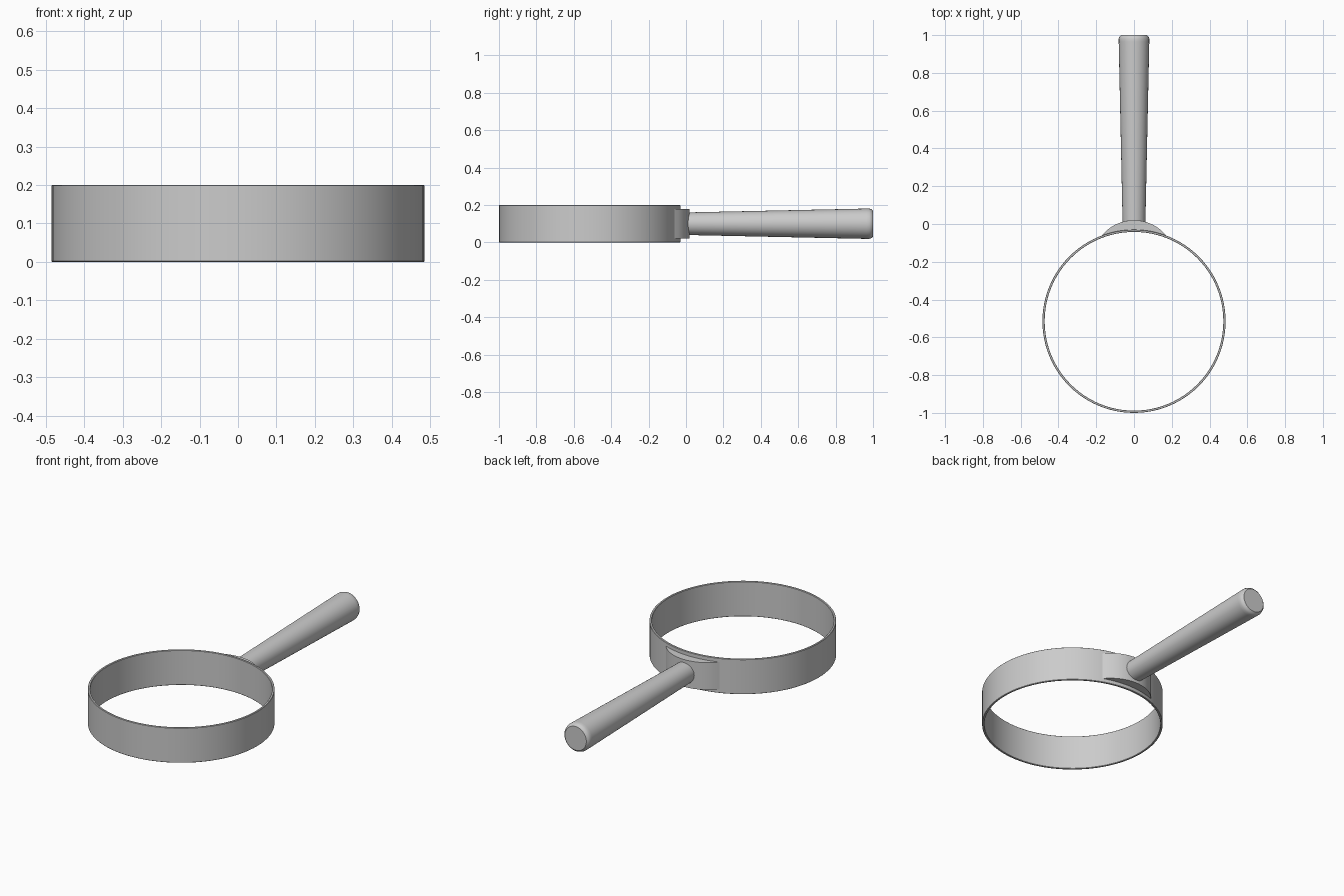
import bpy, bmesh, math
from mathutils import Matrix

cube = bpy.data.objects.get("Cube")
if cube:
    bpy.data.objects.remove(cube)

metal = bpy.data.materials.new("grey metal")
metal.use_nodes = True
colour = (0.6, 0.6, 0.6, 1)
metal.diffuse_color = colour
metal.node_tree.nodes["Principled BSDF"].inputs["Base Color"].default_value = colour

RING_Y, RING_R, WALL, HEIGHT = -0.515, 0.485, 0.012, 0.2
MID = HEIGHT / 2


def finish(bm, name):
    """Turn a bmesh into a smooth-shaded object with crisp edges."""
    bmesh.ops.recalc_face_normals(bm, faces=bm.faces)
    mesh = bpy.data.meshes.new(name)
    bm.to_mesh(mesh)
    bm.free()
    mesh.materials.append(metal)
    obj = bpy.data.objects.new(name, mesh)
    bpy.context.collection.objects.link(obj)
    bpy.ops.object.select_all(action='DESELECT')
    obj.select_set(True)
    bpy.context.view_layer.objects.active = obj
    bpy.ops.object.shade_smooth_by_angle(angle=math.radians(30))
    return obj


def lathe(name, profile, sides, matrix, closed):
    """Spin (radius, height) points about z, then place the result."""
    bm = bmesh.new()
    rings = [[bm.verts.new((r * math.cos(2 * math.pi * i / sides),
                            r * math.sin(2 * math.pi * i / sides), h))
              for i in range(sides)] for r, h in profile]
    pairs = list(zip(rings, rings[1:]))
    if closed:
        pairs.append((rings[-1], rings[0]))
    else:
        bm.faces.new(rings[0])
        bm.faces.new(rings[-1])
    for a, b in pairs:
        for i in range(sides):
            j = (i + 1) % sides
            bm.faces.new((a[i], a[j], b[j], b[i]))
    bm.transform(matrix)
    return finish(bm, name)


# Open ring with slightly eased rims
outer, inner, ease = RING_R, RING_R - WALL, 0.002
lathe("ring_band",
      [(outer - ease, 0), (outer, ease), (outer, HEIGHT - ease), (outer - ease, HEIGHT),
       (inner + ease, HEIGHT), (inner, HEIGHT - ease), (inner, ease), (inner + ease, 0)],
      96, Matrix.Translation((0, RING_Y, 0)), True)

# Tapered handle with a rounded end, pointing to the back
lathe("handle",
      [(0.06, -0.01), (0.081, 0.965), (0.081, 0.98), (0.077, 0.992), (0.068, 1.0)],
      48, Matrix.Translation((0, 0, MID)) @ Matrix.Rotation(-math.pi / 2, 4, 'X'), False)

# Curved mount between ring and handle: domed outside, hugging the ring inside
HALF, DOME_R, TOP_Y, STEPS = 0.17, 0.22, 0.02, 20
xs = [HALF * (2 * i / STEPS - 1) for i in range(STEPS + 1)]
hug = RING_R - WALL / 2
outline = [(x, TOP_Y - DOME_R + math.sqrt(DOME_R ** 2 - x * x)) for x in xs]
outline += [(x, RING_Y + math.sqrt(hug ** 2 - x * x)) for x in reversed(xs)]
bm = bmesh.new()
base = bm.faces.new([bm.verts.new((x, y, 0.022)) for x, y in outline])
result = bmesh.ops.extrude_face_region(bm, geom=[base])
bmesh.ops.translate(bm, vec=(0, 0, 0.156),
                    verts=[v for v in result["geom"] if isinstance(v, bmesh.types.BMVert)])
finish(bm, "handle_mount")
